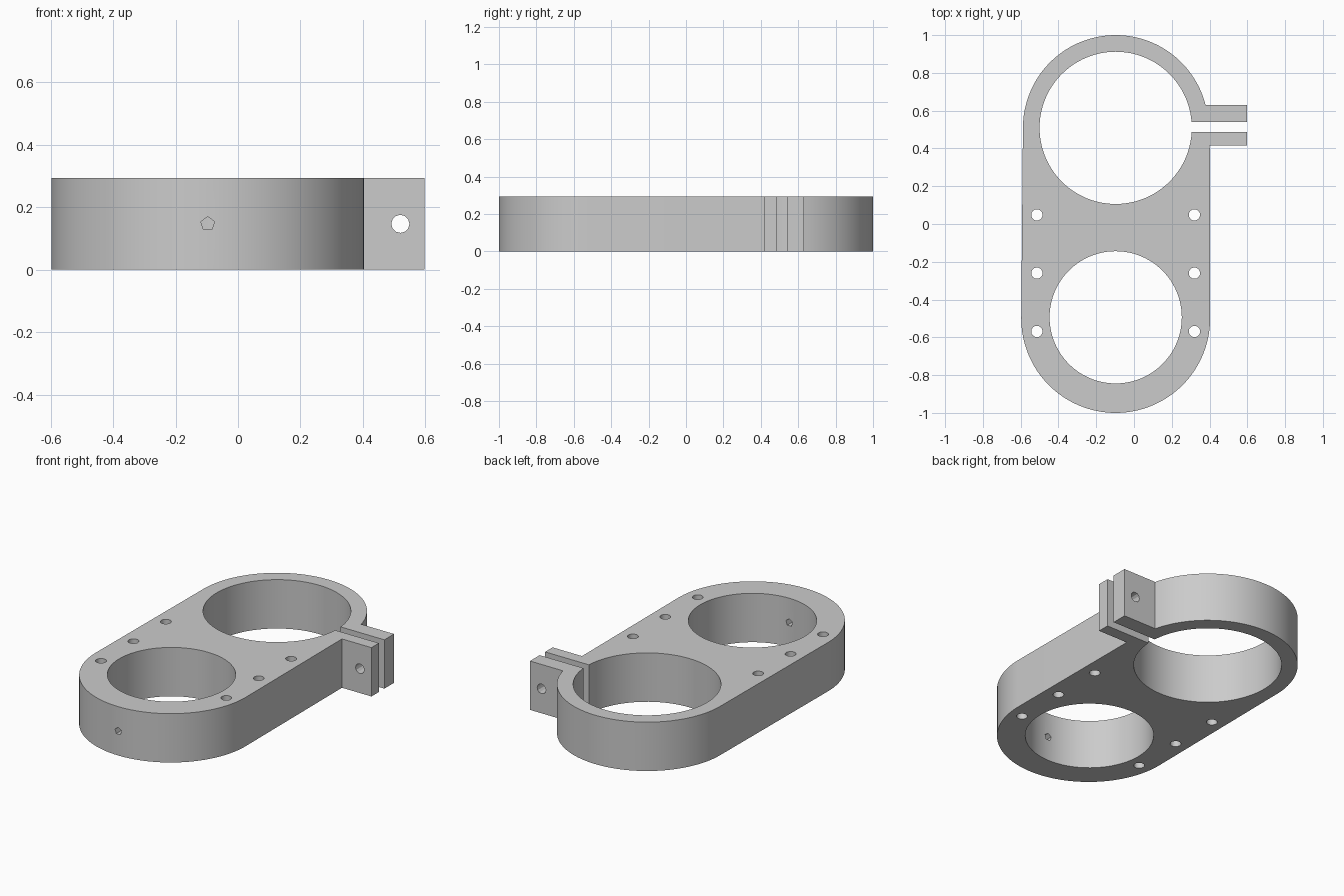
import bpy, bmesh
from math import sin, cos, asin, pi, radians
from mathutils import Matrix

cube = bpy.data.objects.get("Cube")
if cube:
    bpy.data.objects.remove(cube, do_unlink=True)

HEIGHT = 0.294
CX = -0.097                      # shared centre line of both rings
FRONT_Y, FRONT_R = -0.5, 0.5
REAR_Y, REAR_R = 0.509, 0.491
TAB_X = 0.597
SLOT_X = 0.25                    # slot ends inside the rear bore
TAB_FRONT, SLOT_FRONT, SLOT_BACK, TAB_BACK = 0.416, 0.487, 0.539, 0.631

grey = bpy.data.materials.new("plain grey")
grey.use_nodes = True
colour = (0.6, 0.6, 0.6, 1)
grey.diffuse_color = colour
grey.node_tree.nodes["Principled BSDF"].inputs["Base Color"].default_value = colour


def arc(cy, r, start, end, steps=64):
    angles = [start + (end - start) * i / steps for i in range(steps + 1)]
    return [(CX + r * cos(a), cy + r * sin(a)) for a in angles]


def to_object(name, bm):
    bmesh.ops.recalc_face_normals(bm, faces=bm.faces)
    mesh = bpy.data.meshes.new(name)
    bm.to_mesh(mesh)
    bm.free()
    mesh.materials.append(grey)
    obj = bpy.data.objects.new(name, mesh)
    bpy.context.collection.objects.link(obj)
    return obj


def drill(target, name, x, y, z, r, depth, sides, along_y=False):
    """Cut a round hole, upright or along y, centred on the given point."""
    bm = bmesh.new()
    turn = Matrix.Rotation(pi / 2, 4, "X") if along_y else Matrix()
    bmesh.ops.create_cone(bm, cap_ends=True, segments=sides, radius1=r,
                          radius2=r, depth=depth,
                          matrix=Matrix.Translation((x, y, z)) @ turn)
    cutter = to_object(name, bm)
    cutter.hide_render = True
    cut = target.modifiers.new(name, "BOOLEAN")
    cut.operation = "DIFFERENCE"
    cut.solver = "EXACT"
    cut.object = cutter
    bpy.context.view_layer.objects.active = target
    bpy.ops.object.modifier_apply(modifier=name)
    bpy.data.objects.remove(cutter, do_unlink=True)


# Plate outline: front ring, split clamp tabs, rear ring
outline = arc(FRONT_Y, FRONT_R, pi, 2 * pi)
outline += [(0.401, TAB_FRONT), (TAB_X, TAB_FRONT), (TAB_X, SLOT_FRONT),
            (SLOT_X, SLOT_FRONT), (SLOT_X, SLOT_BACK), (TAB_X, SLOT_BACK),
            (TAB_X, TAB_BACK)]
outline += arc(REAR_Y, REAR_R, asin((TAB_BACK - REAR_Y) / REAR_R), pi)

bm = bmesh.new()
base = bm.faces.new([bm.verts.new((x, y, 0)) for x, y in outline])
top = bmesh.ops.extrude_face_region(bm, geom=[base], use_keep_orig=True)["geom"]
bmesh.ops.translate(bm, vec=(0, 0, HEIGHT),
                    verts=[v for v in top if isinstance(v, bmesh.types.BMVert)])
bracket = to_object("clamp_bracket", bm)

# Two large bores
MID = HEIGHT / 2
drill(bracket, "front_bore", CX, -0.494, MID, 0.35, 1, 96)
drill(bracket, "rear_bore", CX, REAR_Y, MID, 0.403, 1, 96)

# Rows of mounting holes
for side in (-1, 1):
    for y in (0.048, -0.26, -0.569):
        drill(bracket, "mounting_hole", CX + side * 0.417, y, MID, 0.03, 1, 16)

# Clamp bolt hole through both tabs, set screw hole through the front wall
drill(bracket, "bolt_hole", 0.52, 0.52, MID, 0.029, 0.5, 12, True)
bm_turn_x = -0.097
drill(bracket, "set_screw_hole", bm_turn_x, -0.95, MID, 0.023, 0.4, 5, True)

# Smooth curved walls, crisp edges
bpy.ops.object.select_all(action="DESELECT")
bracket.select_set(True)
bpy.context.view_layer.objects.active = bracket
bpy.ops.object.shade_smooth_by_angle(angle=radians(28))
